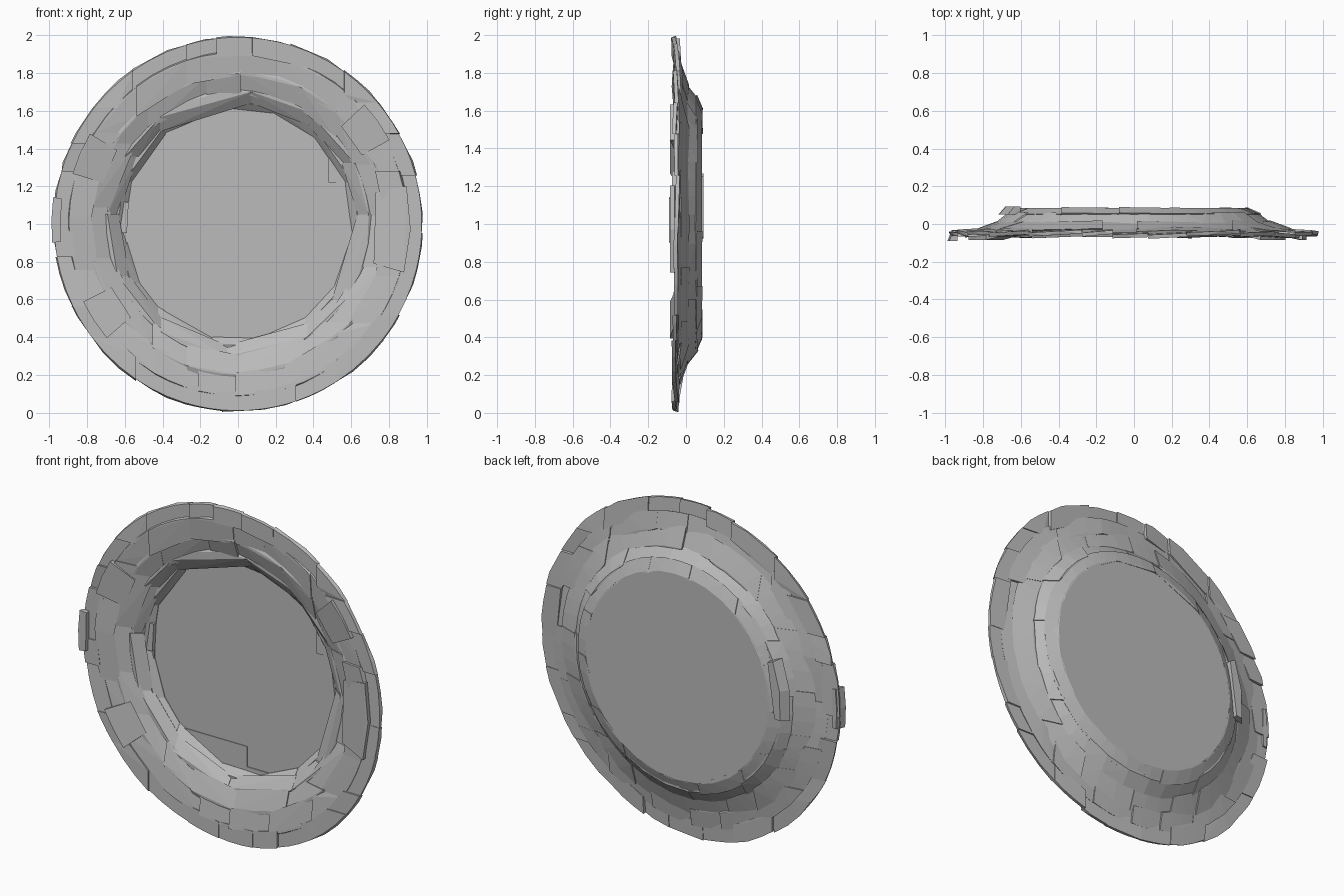
import bpy, bmesh, math, random

random.seed(4)
old = bpy.data.objects.get("Cube")
if old:
    bpy.data.objects.remove(old)

grey = bpy.data.materials.new("light grey")
grey.use_nodes = True
grey.diffuse_color = (0.5, 0.5, 0.5, 1)
grey.node_tree.nodes["Principled BSDF"].inputs["Base Color"].default_value = (0.5, 0.5, 0.5, 1)

TAU = 2 * math.pi
X_SCALE = 0.985   # the plate is slightly narrower than tall


def add_hull(bm, points):
    """Add one convex shard spanning the points."""
    verts = [bm.verts.new(p) for p in points]
    res = bmesh.ops.convex_hull(bm, input=verts)
    spare = {v for v in res["geom_interior"] + res["geom_unused"]
             if isinstance(v, bmesh.types.BMVert)}
    bmesh.ops.delete(bm, geom=list(spare), context="VERTS")


def finish(bm, name):
    bmesh.ops.dissolve_limit(bm, angle_limit=0.01, verts=bm.verts, edges=bm.edges)
    bmesh.ops.recalc_face_normals(bm, faces=bm.faces)
    mesh = bpy.data.meshes.new(name)
    bm.to_mesh(mesh)
    bm.free()
    mesh.materials.append(grey)
    obj = bpy.data.objects.new(name, mesh)
    bpy.context.collection.objects.link(obj)


def polar(r, a, y):
    return (X_SCALE * r * math.cos(a), y, 1 + r * math.sin(a))


def seam(a, r, mid):
    """Angle at radius r of an upright or level seam crossing radius mid at a."""
    c, s = math.cos(a), math.sin(a)
    if abs(s) > abs(c):
        x = mid * c
        return math.atan2(math.copysign(math.sqrt(r * r - x * x), s), x)
    z = mid * s
    return math.atan2(z, math.copysign(math.sqrt(r * r - z * z), c))


def ring(name, section, count, jitter, ragged=0.0):
    """Ring of convex shards; section is a quad of (radius, y)."""
    bm = bmesh.new()
    mid = sum(r for r, y in section) / 4
    outer = max(r for r, y in section)
    step = TAU / count
    cuts = [(i + random.uniform(-0.25, 0.25)) * step for i in range(count)]
    for i, a0 in enumerate(cuts):
        a1 = cuts[(i + 1) % count]
        shift, tilt = (random.uniform(-jitter, jitter) for _ in range(2))
        points = []
        for r, y in section:
            s0, s1 = seam(a0, r, mid), seam(a1, r, mid)
            span = (s1 - s0) % TAU
            for t in (0, 0.33, 0.67, 1):
                rr = r - (random.uniform(0, ragged) if r == outer else 0)
                points.append(polar(rr, s0 + span * t, y + shift + tilt * (2 * t - 1)))
        add_hull(bm, points)
    finish(bm, name)


# Flat floor of the dish, split into level and upright slabs
def floor_slab(bm, x0, x1, z0, z1, front):
    part = bmesh.new()
    for y, r in ((front, 0.63), (0.07, 0.64), (0.085, 0.61)):
        loop = [part.verts.new(polar(r, TAU * i / 28, y)) for i in range(28)]
    bmesh.ops.convex_hull(part, input=part.verts[:])
    for co, no in (((x0, 0, 0), (-1, 0, 0)), ((x1, 0, 0), (1, 0, 0)),
                   ((0, 0, z0), (0, 0, -1)), ((0, 0, z1), (0, 0, 1))):
        bmesh.ops.bisect_plane(part, geom=part.verts[:] + part.edges[:] + part.faces[:],
                               plane_co=co, plane_no=no, clear_outer=True)
    points = [v.co.copy() for v in part.verts]
    part.free()
    add_hull(bm, points)


bm = bmesh.new()
for slab in ((-0.7, 0.02, 1.37, 1.7, 0.056), (-0.7, -0.59, 0.3, 1.37, 0.054),
             (-0.59, 0.02, 0.54, 1.37, 0.06), (-0.59, 0.02, 0.3, 0.54, 0.056),
             (0.02, 0.48, 1.35, 1.7, 0.056), (0.48, 0.7, 1.22, 1.7, 0.052),
             (0.02, 0.52, 0.42, 1.35, 0.06), (0.52, 0.7, 0.42, 1.22, 0.055),
             (0.02, 0.7, 0.3, 0.42, 0.055)):
    floor_slab(bm, *slab)
finish(bm, "dish_floor")

# Sloping wall and rim, from the floor outwards
ring("foot_wall", ((0.615, 0.058), (0.655, 0.022), (0.615, 0.085), (0.685, 0.055)), 14, 0.003)
ring("dish_wall", ((0.645, 0.025), (0.705, -0.02), (0.675, 0.06), (0.745, 0.005)), 12, 0.004)
ring("inner_rim", ((0.695, -0.015), (0.8, -0.052), (0.735, 0.012), (0.85, -0.03)), 17, 0.005)
ring("middle_rim", ((0.79, -0.052), (0.91, -0.066), (0.82, -0.024), (0.92, -0.042)), 20, 0.006)
ring("outer_rim", ((0.895, -0.064), (0.99, -0.066), (0.895, -0.04), (1.0, -0.046)), 26, 0.009, 0.012)

# Loose shards on the right side
bm = bmesh.new()
for r0, r1, y0, y1, a0, a1 in ((0.66, 0.735, 0.05, 0.092, 2.75, 3.25),
                              (0.60, 0.665, 0.035, 0.06, 2.95, 3.22),
                              (0.96, 1.005, -0.09, -0.035, 3.0, 3.24)):
    add_hull(bm, [polar(r, a0 + (a1 - a0) * t, y) for t in (0, 0.5, 1)
                  for r, y in ((r0, y0), (r1, y0), (r0, y1), ((r0 + r1) / 2, y1))])
finish(bm, "loose_shards")

# Raised plates on the front of the rim
bm = bmesh.new()
for a0, a1 in ((-0.28, 0.22), (0.5, 0.75), (2.6, 2.85), (3.6, 3.85)):
    add_hull(bm, [polar(r, a0 + (a1 - a0) * t, y) for t in (0, 0.5, 1)
                  for r, y in ((0.76, -0.05), (0.93, -0.085), (0.93, -0.06), (0.78, -0.03))])
finish(bm, "raised_rim_plates")
